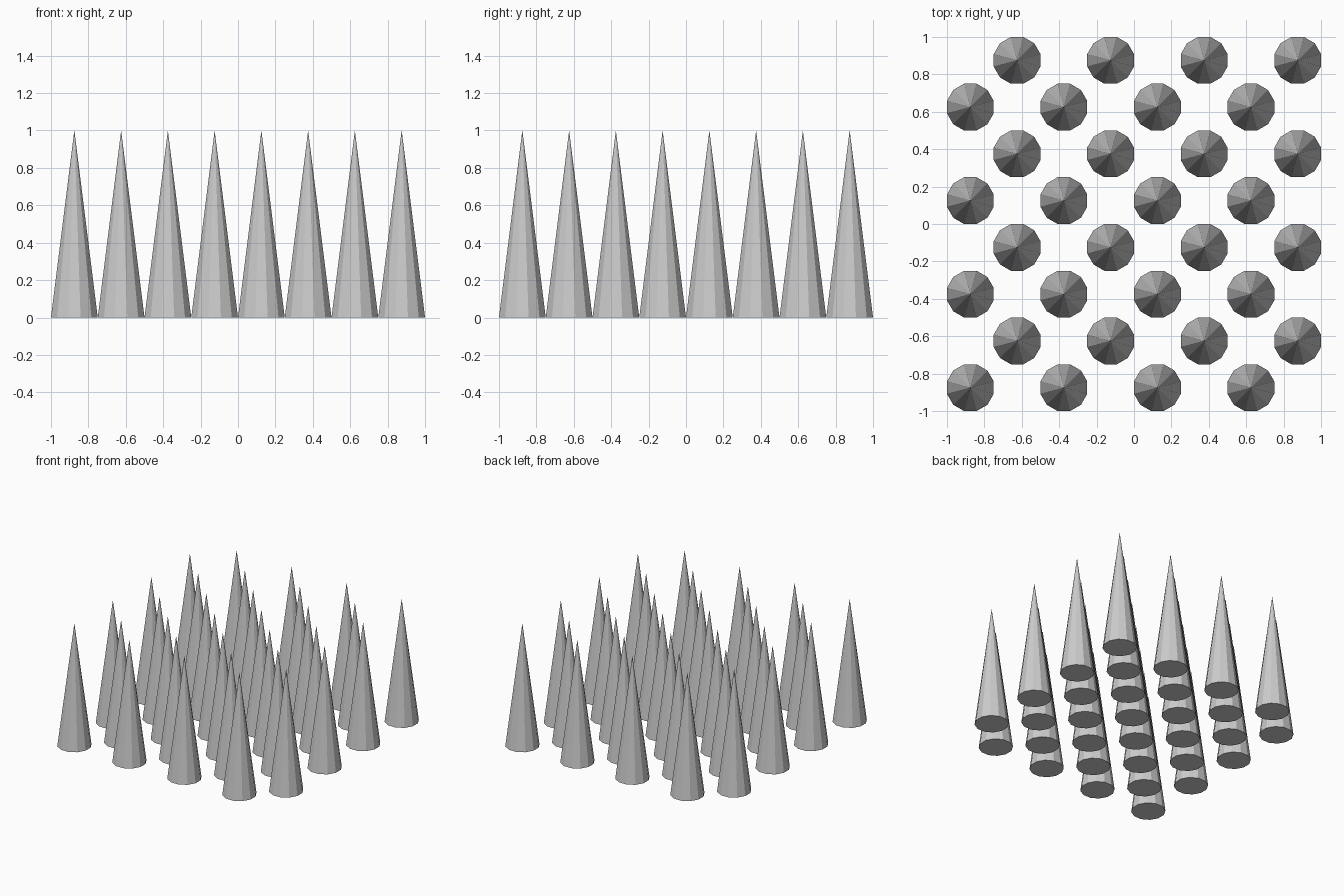
import bpy, math

if "Cube" in bpy.data.objects:
    bpy.data.objects.remove(bpy.data.objects["Cube"])

SIDES = 12
STEP = 0.25
# flats of each base lie on the edges of its grid cell
RADIUS = STEP / 2 / math.cos(math.pi / SIDES)

# one shared spike shape
bpy.ops.mesh.primitive_cone_add(vertices=SIDES, radius1=RADIUS, radius2=0, depth=1.0,
                                rotation=(0, 0, math.pi / SIDES))
spike = bpy.context.object
bpy.ops.object.transform_apply(location=False, rotation=True, scale=True)
spike_mesh = spike.data
spike_mesh.name = "spike"
bpy.data.objects.remove(spike)

# checkerboard of spikes, 8 x 8 cells with every second one filled
for row in range(8):
    for col in range(row % 2, 8, 2):
        ob = bpy.data.objects.new(f"spike_{row}_{col}", spike_mesh)
        ob.location = (-0.875 + col * STEP, -0.875 + row * STEP, 0.5)
        bpy.context.collection.objects.link(ob)
